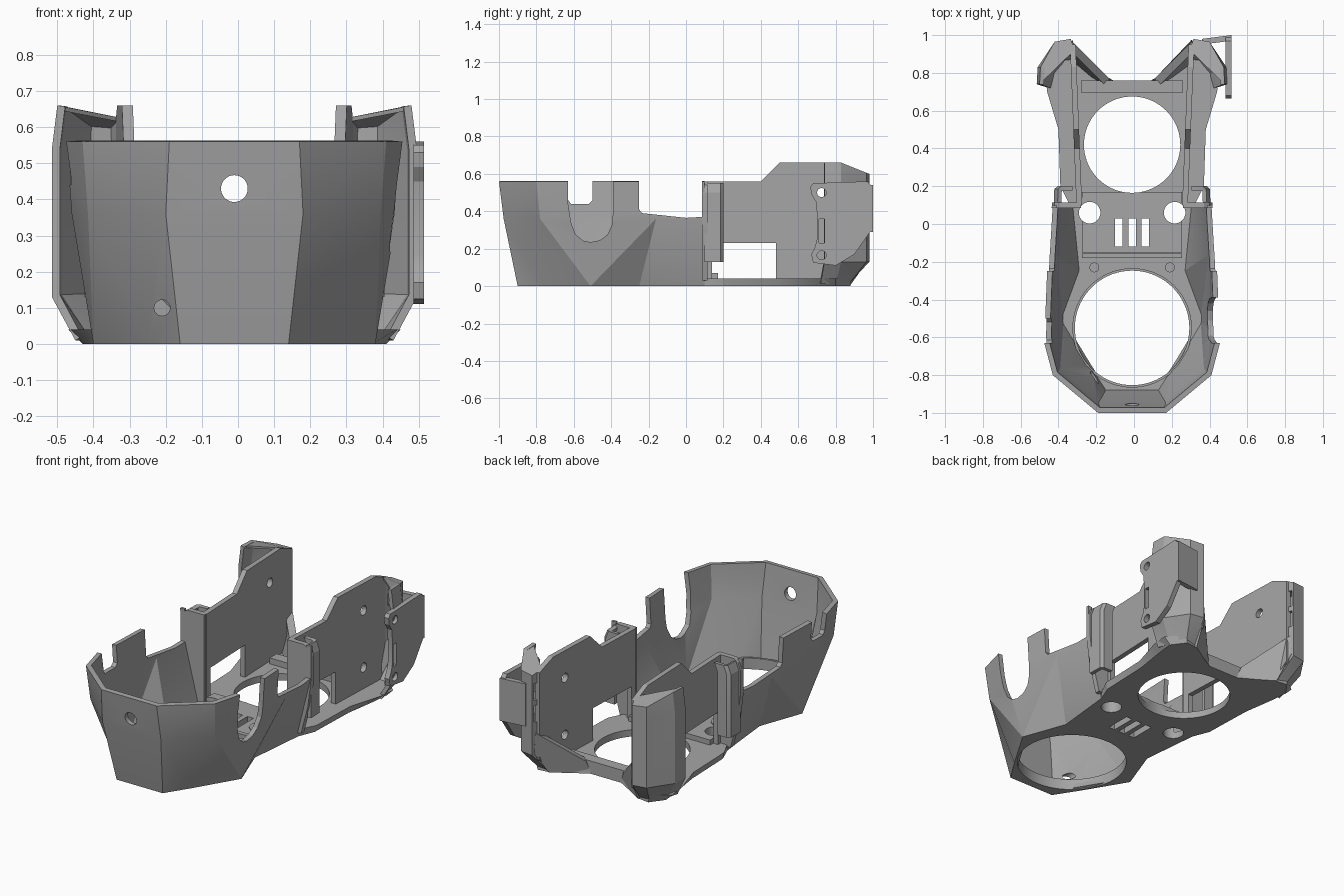
import bpy, bmesh, math
from mathutils import Vector

if "Cube" in bpy.data.objects:
    bpy.data.objects.remove(bpy.data.objects["Cube"])

grey = bpy.data.materials.new("matte grey")
grey.use_nodes = True
grey.diffuse_color = (0.38, 0.38, 0.38, 1)
grey.node_tree.nodes["Principled BSDF"].inputs["Base Color"].default_value = grey.diffuse_color
parts = []


def make(name, verts, faces, keep=True, strip=False):
    mesh = bpy.data.meshes.new(name)
    mesh.from_pydata([Vector(v) for v in verts], [], faces)
    bm = bmesh.new()
    bm.from_mesh(mesh)
    if strip:
        bmesh.ops.triangulate(bm, faces=bm.faces, quad_method='SHORT_EDGE')
    else:
        bmesh.ops.recalc_face_normals(bm, faces=bm.faces)
    bm.to_mesh(mesh)
    bm.free()
    mesh.materials.append(grey)
    ob = bpy.data.objects.new(name, mesh)
    bpy.context.collection.objects.link(ob)
    if keep:
        parts.append(ob)
    return ob


def loft(name, rings, keep=True):
    """Closed solid through rings of equal length."""
    n = len(rings[0])
    faces = [tuple(range(n)), tuple(range((len(rings) - 1) * n, len(rings) * n))]
    for r in range(len(rings) - 1):
        for i in range(n):
            j = (i + 1) % n
            faces.append((r * n + i, r * n + j, r * n + n + j, r * n + n + i))
    return make(name, [p for ring in rings for p in ring], faces, keep)


def sheet(name, rings, thick):
    """Open strip of facets thickened inward."""
    n = len(rings[0])
    faces = [(r * n + i, r * n + i + 1, r * n + n + i + 1, r * n + n + i)
             for r in range(len(rings) - 1) for i in range(n - 1)]
    ob = make(name, [p for ring in rings for p in ring], faces, strip=True)
    mod = ob.modifiers.new("thickness", 'SOLIDIFY')
    mod.thickness, mod.offset, mod.use_even_offset = thick, -1, True
    apply(ob, mod)
    return ob


def side_plate(name, profile, x0, x1, keep=True):
    return loft(name, [[(x, y, z) for y, z in profile] for x in (x0, x1)], keep)


def box(name, x0, x1, y0, y1, z0, z1, keep=True):
    return side_plate(name, [(y0, z0), (y1, z0), (y1, z1), (y0, z1)], x0, x1, keep)


def rod(name, a, b, r, axis, keep=True, n=48):
    """Cylinder along an axis from its start point to a length."""
    def pt(t, k):
        c, s = r * math.cos(t), r * math.sin(t)
        return {'x': (a[0] + k, a[1] + c, a[2] + s),
                'y': (a[0] + c, a[1] + k, a[2] + s),
                'z': (a[0] + c, a[1] + s, a[2] + k)}[axis]
    return loft(name, [[pt(2 * math.pi * i / n, k) for i in range(n)] for k in (0, b)], keep)


def apply(ob, mod):
    bpy.context.view_layer.objects.active = ob
    bpy.ops.object.modifier_apply(modifier=mod.name)


def cut(ob, *cutters):
    for c in cutters:
        mod = ob.modifiers.new("cut", 'BOOLEAN')
        mod.operation, mod.solver, mod.object = 'DIFFERENCE', 'EXACT', c
        apply(ob, mod)
        bpy.data.objects.remove(c)


def mirror(ob):
    apply(ob, ob.modifiers.new("mirror", 'MIRROR'))


def both(half):
    """Mirror half an outline, running from rear -x round the front to rear +x."""
    return [(-x, y) for x, y in reversed(half)] + half


def at(points, z):
    return [(x, y, z) for x, y in points]


# Faceted front shell
base = [(.15, -.9), (.24, -.76), (.39, -.51), (.295, -.25), (.33, .1)]
middle = [(.19, -.975), (.405, -.78), (.45, -.58), (.435, -.16), (.42, .1)]
rim = [(.18, -1), (.42, -.80), (.465, -.63), (.45, -.25), (.425, .1)]
shell = sheet("front_shell", [at(both(base), 0), at(both(middle), .36), at(both(rim), .56)], .028)
u_notch = [(-.63, .7), (-.63, .44), (-.615, .34), (-.59, .275), (-.55, .243), (-.51, .235),
           (-.46, .245), (-.42, .275), (-.395, .33), (-.39, .4), (-.39, .7)]
step_notch = [(-.63, .7), (-.63, .46), (-.615, .44), (-.52, .44), (-.5, .46), (-.5, .7)]
low_side = [(-.25, .7), (-.25, .41), (-.235, .39), (0, .365), (.085, .37), (.085, .7)]
cut(shell,
    side_plate("c", u_notch, .2, .7, False),
    side_plate("c", step_notch, -.7, -.2, False),
    side_plate("c", low_side, -.7, .7, False),
    rod("c", (0, -1.1, .43), .3, .037, 'y', False),
    rod("c", (-.2, -1.1, .1), .4, .022, 'y', False, 24))

# Floor with its openings
rear_floor = [(.37, .2), (.38, .5), (.41, .70), (.42, .80), (.36, .88), (.29, .87), (.1, .76)]
rear_top = [(x + (.04 if x > .4 else .01), y) for x, y in rear_floor]
floor = loft("floor", [at(both(base + rear_floor), 0), at(both(base + rear_top), .04)])
centre = box("centre_plate", -.265, .265, -.15, .17, .035, .07)
for ob in (floor, centre):
    cut(ob, rod("c", (0, -.55, -.1), .4, .303, 'z', False, 72),
        rod("c", (0, .42, -.1), .4, .255, 'z', False, 72),
        *[rod("c", (s * .225, .06, -.1), .4, .057, 'z', False) for s in (-1, 1)],
        *[box("c", x - .02, x + .02, -.12, .03, -.1, .3, False) for x in (-.07, 0, .07)])

# Raised lip around the front opening
lip = rod("front_opening_lip", (0, -.55, .03), .035, .316, 'z', True, 72)
cut(lip, rod("c", (0, -.55, -.1), .4, .303, 'z', False, 72))

# Bosses, retaining bars and rear edge
for side, s in (("left", 1), ("right", -1)):
    rod(side + "_round_boss", (s * .185, -.05, .04), .036, .055, 'z')
    rod(side + "_screw_boss", (s * .2, -.23, .03), .04, .026, 'z', True, 24)
box("cross_bar", -.265, .265, -.18, -.155, .03, .075)
box("rear_sill", -.27, .27, .695, .76, .03, .075)

# Upright inner walls with window and bolt holes
wall = side_plate("inner_walls", [(.1, .01), (.1, .56), (.4, .56), (.5, .66), (.83, .66),
                                  (.95, .612), (.95, .1), (.84, .01)], .265, .295)
cut(wall, box("c", .2, .4, .14, .48, .04, .23, False),
    rod("c", (.2, .725, .5), .2, .027, 'x', False, 32))
for v in wall.data.vertices:
    v.co.x += .04 * (v.co.y - .1)
mirror(wall)
cut(wall, rod("c", (.2, .725, .165), .2, .027, 'x', False, 32))

# Bulkheads and wrapped lips closing the rear of the shell
bulk = [(.27, .03), (.36, .03), (.405, .2), (.425, .36), (.425, .50), (.41, .54), (.38, .56),
        (.27, .56)]
bulkhead = loft("bulkheads", [[(x, y, z) for x, z in bulk] for y in (.085, .115)])
mirror(bulkhead)
wrap = [(.415, .1), (.412, .185), (.395, .2), (.335, .2)]
tab = sheet("bulkhead_lips", [at(wrap, .13), at(wrap, .5), at([(x - .02, y) for x, y in wrap], .55)],
            .022)
mirror(tab)

# Hollow rear corner pods, open toward the front
foot = [(.44, .72), (.42, .80), (.36, .87), (.30, .87), (.28, .82)]
body = [(.505, .74), (.50, .83), (.41, .965), (.325, .98), (.305, .92)]
crown = [(x - .015 * (x > .45), y, .66 - .4 * max(0, y - .83)) for x, y in body]
pods = sheet("rear_pods", [at(foot, .01), at(body, .13), at(body, .54), crown], .022)
cut(pods, *[box("c", .26, .36, .935, .97, z, z + .1, False) for z in (.32, .45)])
mirror(pods)
caps = loft("pod_caps", [[(x, y, z - .012) for x, y, z in crown], crown])
mirror(caps)

# Sloping gussets between the rear floor edge and the pods
outer = [(.1, .755, 0), (.29, .875, 0), (.315, .975, .14), (.315, .965, .26), (.12, .77, .07)]
gusset = loft("rear_gussets", [outer, [(x + .025, y - .035, z) for x, y, z in outer]])
mirror(gusset)

# Scalloped bolt panel on the left side
panel = side_plate("left_bolt_panel",
                   [(.68, .55), (.665, .53), (.67, .49), (.695, .45), (.70, .39), (.70, .25),
                    (.69, .21), (.67, .17), (.68, .125), (.80, .11), (.90, .17), (.985, .29),
                    (.995, .53), (.97, .56)], .495, .525)
cut(panel, box("c", .4, .6, .71, .74, .23, .36, False),
    *[rod("c", (.4, .725, z), .2, .024, 'x', False, 32) for z in (.165, .5)])
loft("left_rear_web", [[(.37, .95, z), (.37, .98, z), (.525, 1, z), (.525, .97, z)]
                       for z in (.29, .54)])

# Final placement and shading
for ob in parts:
    ob.location.x = -.01
    bpy.ops.object.select_all(action='DESELECT')
    ob.select_set(True)
    bpy.context.view_layer.objects.active = ob
    bpy.ops.object.shade_smooth_by_angle(angle=math.radians(20))
